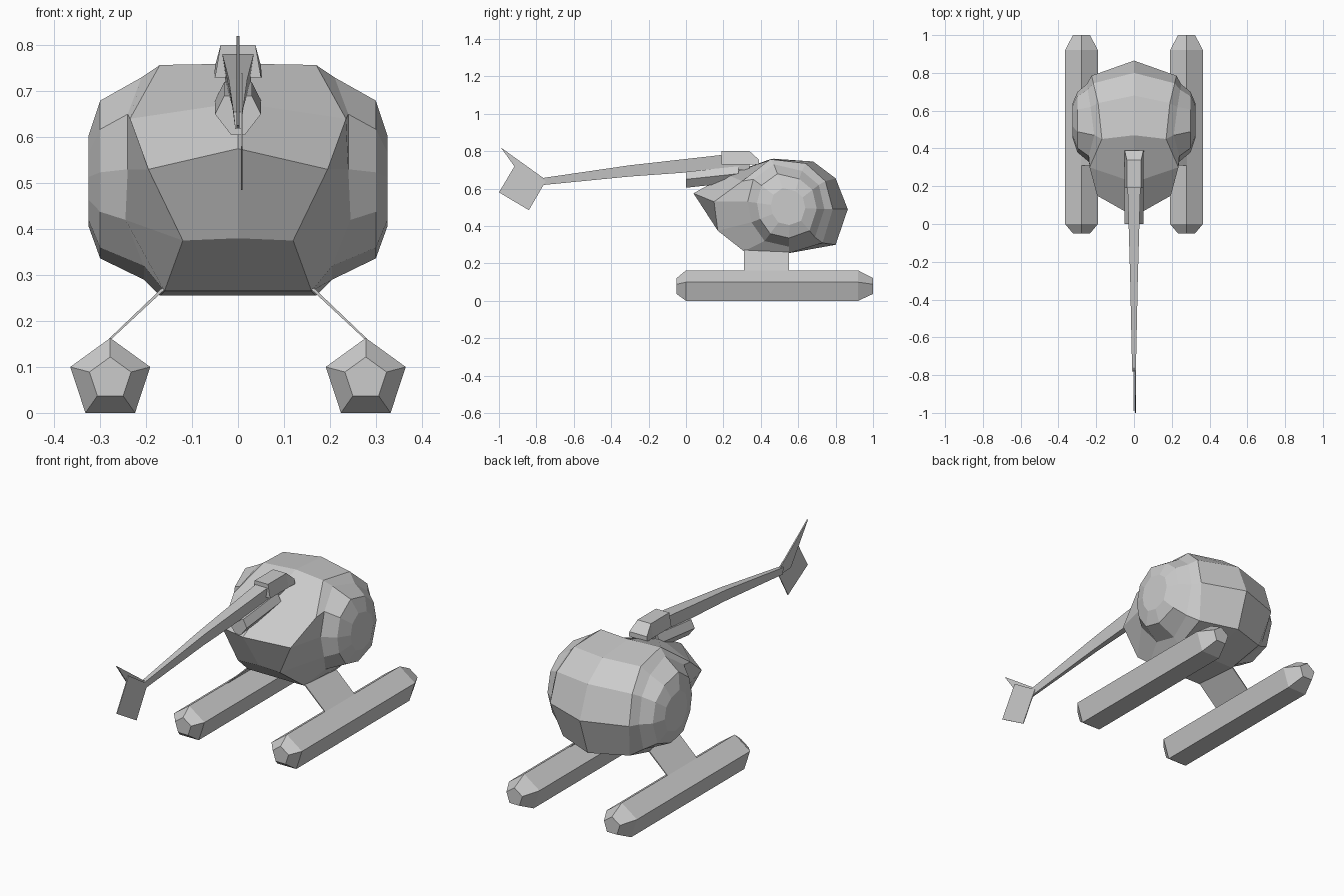
import bpy, bmesh
from mathutils import Vector

if "Cube" in bpy.data.objects:
    bpy.data.objects.remove(bpy.data.objects["Cube"])


def loft(name, rings):
    """Skin a list of equal-length closed rings and cap both ends."""
    bm = bmesh.new()
    loops = [[bm.verts.new(p) for p in r] for r in rings]
    n = len(loops[0])
    for a, b in zip(loops, loops[1:]):
        for i in range(n):
            j = (i + 1) % n
            bm.faces.new((a[i], a[j], b[j], b[i]))
    bm.faces.new(loops[0][::-1])
    bm.faces.new(loops[-1])
    bmesh.ops.recalc_face_normals(bm, faces=bm.faces)
    mesh = bpy.data.meshes.new(name)
    bm.to_mesh(mesh)
    bm.free()
    ob = bpy.data.objects.new(name, mesh)
    bpy.context.collection.objects.link(ob)
    return ob


def plate(name, outline, x, t):
    """Thin upright plate from a (y, z) outline."""
    return loft(name, [[(x + s * t, y, z) for y, z in outline] for s in (-1, 1)])


def box_ring(y, z0, z1, w0, w1):
    return [(-w0, y, z0), (w0, y, z0), (w1, y, z1), (-w1, y, z1)]


# Cabin: side-on loops stacked from the centre line out to the door bulges
centre = [(0, y, z) for y, z in (
    (.04, .575), (.17, .38), (.31, .265), (.55, .255), (.80, .30),
    (.865, .49), (.80, .655), (.68, .745), (.47, .76), (.22, .675))]
edge = [(.195, .15, .53), (.12, .17, .375), (.16, .31, .265), (.17, .55, .255),
        (.19, .73, .31), (.225, .785, .49), (.215, .745, .64), (.19, .64, .735),
        (.17, .45, .757), (.235, .30, .64)]
frame = [(.24, .33, .53), (.245, .35, .42), (.205, .42, .32), (.205, .55, .29),
         (.24, .69, .34), (.25, .74, .49), (.245, .71, .62), (.23, .62, .695),
         (.21, .47, .73), (.24, .36, .65)]


def bulge(x, s):
    return [(x, .555 + (y - .555) * s, .5 + (z - .5) * s) for _, y, z in frame]


half = [edge, frame, bulge(.30, .78), bulge(.325, .45)]
mirrored = [[(-x, y, z) for x, y, z in r] for r in reversed(half)]
loft("cabin", mirrored + [centre] + half)

# Tail boom and the housing on the roof it grows from
loft("tail_boom", [box_ring(.34, .70, .785, .025, .036),
                   box_ring(.19, .70, .78, .022, .034),
                   box_ring(-.3, .665, .725, .012, .02),
                   box_ring(-.78, .618, .655, .006, .01)])
loft("roof_housing", [box_ring(.19, .73, .80, .05, .038),
                      box_ring(.34, .73, .80, .05, .038),
                      box_ring(.39, .73, .755, .052, .05)])

# Exhaust fairing under the boom
fairing = [(-.015, .605), (.015, .605), (.05, .65), (.03, .69), (-.03, .69), (-.05, .65)]
loft("exhaust_fairing", [[(x, 0, z) for x, z in fairing],
                         [(x, .28, z + .03) for x, z in fairing]])

# Tail fin and tail rotor plate
plate("tail_fin", [(-.99, .82), (-.85, .625), (-.76, .62), (-.76, .655)], 0, .003)
plate("tail_rotor", [(-.905, .74), (-.75, .64), (-.84, .485), (-1.0, .58)], .008, .002)

# Floats: five-sided, with tapered ends, and the flat struts that carry them
section = [(0, .163), (-.087, .1), (-.054, 0), (.054, 0), (.087, .1)]
for side, sx in (("left", -1), ("right", 1)):
    loft(side + "_float", [
        [(sx * .278 + x * s, y, .077 + (z - .077) * s) for x, z in section]
        for y, s in ((-.05, .52), (0, 1), (.92, 1), (1.0, .52))])
    loft(side + "_strut", [
        [(sx * .160, y, .268), (sx * .165, y, .272),
         (sx * .280, y, .162), (sx * .276, y, .16)] for y in (.31, .55)])
